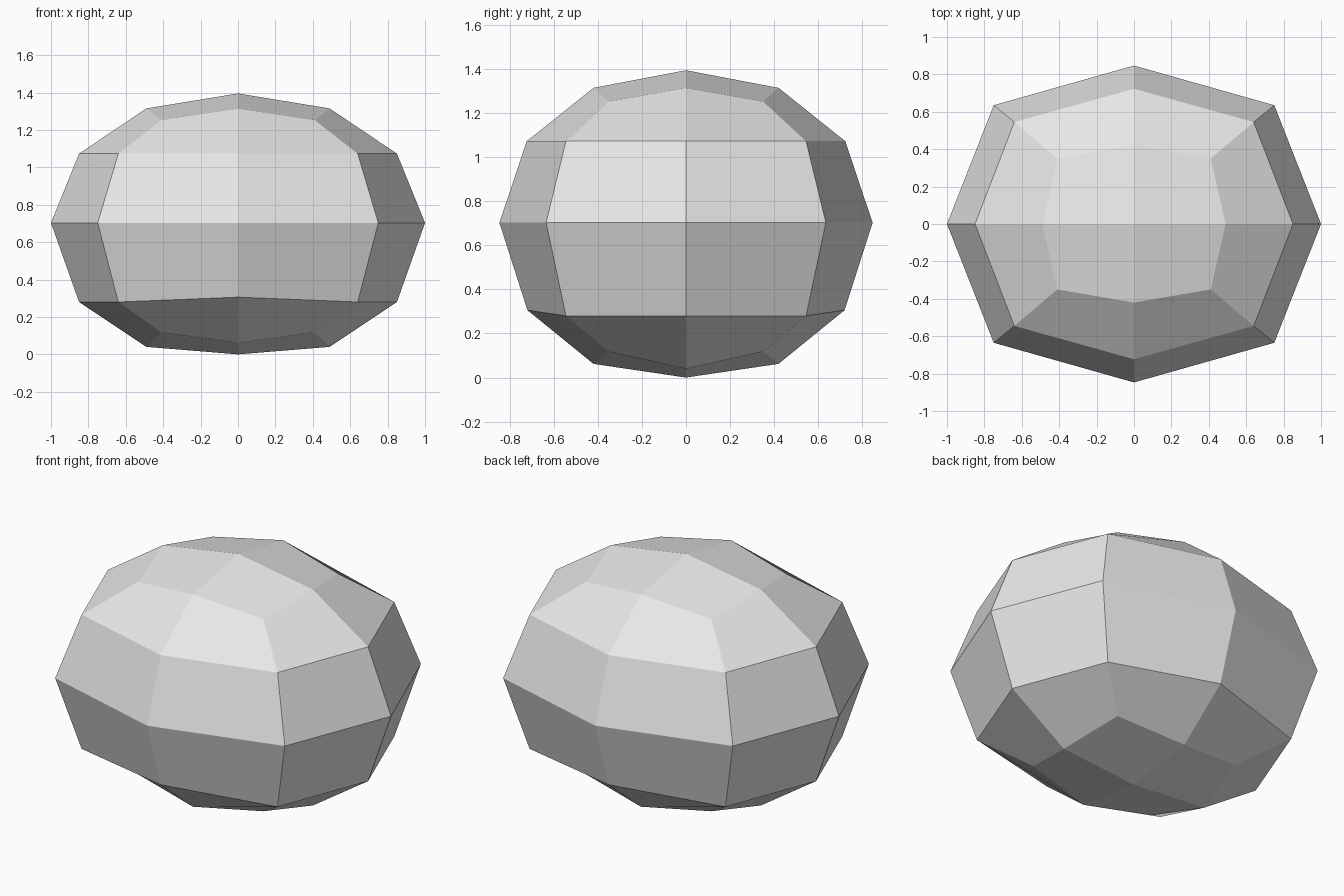
import bpy
import bmesh

cube = bpy.data.objects.get("Cube")
if cube:
    bpy.data.objects.remove(cube, do_unlink=True)

# Stone colour
grey = bpy.data.materials.new("stone grey")
grey.use_nodes = True
colour = (0.8, 0.8, 0.8, 1.0)
grey.diffuse_color = colour
grey.node_tree.nodes["Principled BSDF"].inputs["Base Color"].default_value = colour

# Eight-sided rings, bottom to top: side point, corner and front point as (offset, height)
RINGS = [
    # side (x, z)   corner (x, y, z)      front (y, z)
    ((0.49, 0.04), (0.41, 0.35, 0.118), (0.42, 0.062)),
    ((0.85, 0.28), (0.64, 0.545, 0.28), (0.72, 0.306)),
    ((1.00, 0.703), (0.75, 0.635, 0.703), (0.847, 0.703)),
    ((0.85, 1.073), (0.64, 0.545, 1.073), (0.723, 1.073)),
    ((0.49, 1.315), (0.41, 0.35, 1.253), (0.42, 1.315)),
]
BOTTOM, TOP = 0.0, 1.395


def add_ring(bm, side, corner, front):
    """Mirror one quarter of a ring into a closed loop of eight points."""
    (sx, sz), (cx, cy, cz), (fy, fz) = side, corner, front
    points = [(sx, 0, sz), (cx, cy, cz), (0, fy, fz), (-cx, cy, cz)]
    points += [(-x, -y, z) for x, y, z in points]
    return [bm.verts.new(p) for p in points]


bm = bmesh.new()
loops = [add_ring(bm, *ring) for ring in RINGS]

# Side bands
for low, high in zip(loops, loops[1:]):
    for i in range(8):
        j = (i + 1) % 8
        bm.faces.new((low[i], low[j], high[j], high[i]))

# Four quads close each end around a centre point
for loop, z in ((loops[0], BOTTOM), (loops[-1], TOP)):
    centre = bm.verts.new((0, 0, z))
    for i in range(0, 8, 2):
        bm.faces.new((centre, loop[i], loop[i + 1], loop[(i + 2) % 8]))

bmesh.ops.recalc_face_normals(bm, faces=bm.faces)
mesh = bpy.data.meshes.new("stone")
bm.to_mesh(mesh)
bm.free()
mesh.materials.append(grey)
stone = bpy.data.objects.new("stone", mesh)
bpy.context.collection.objects.link(stone)
